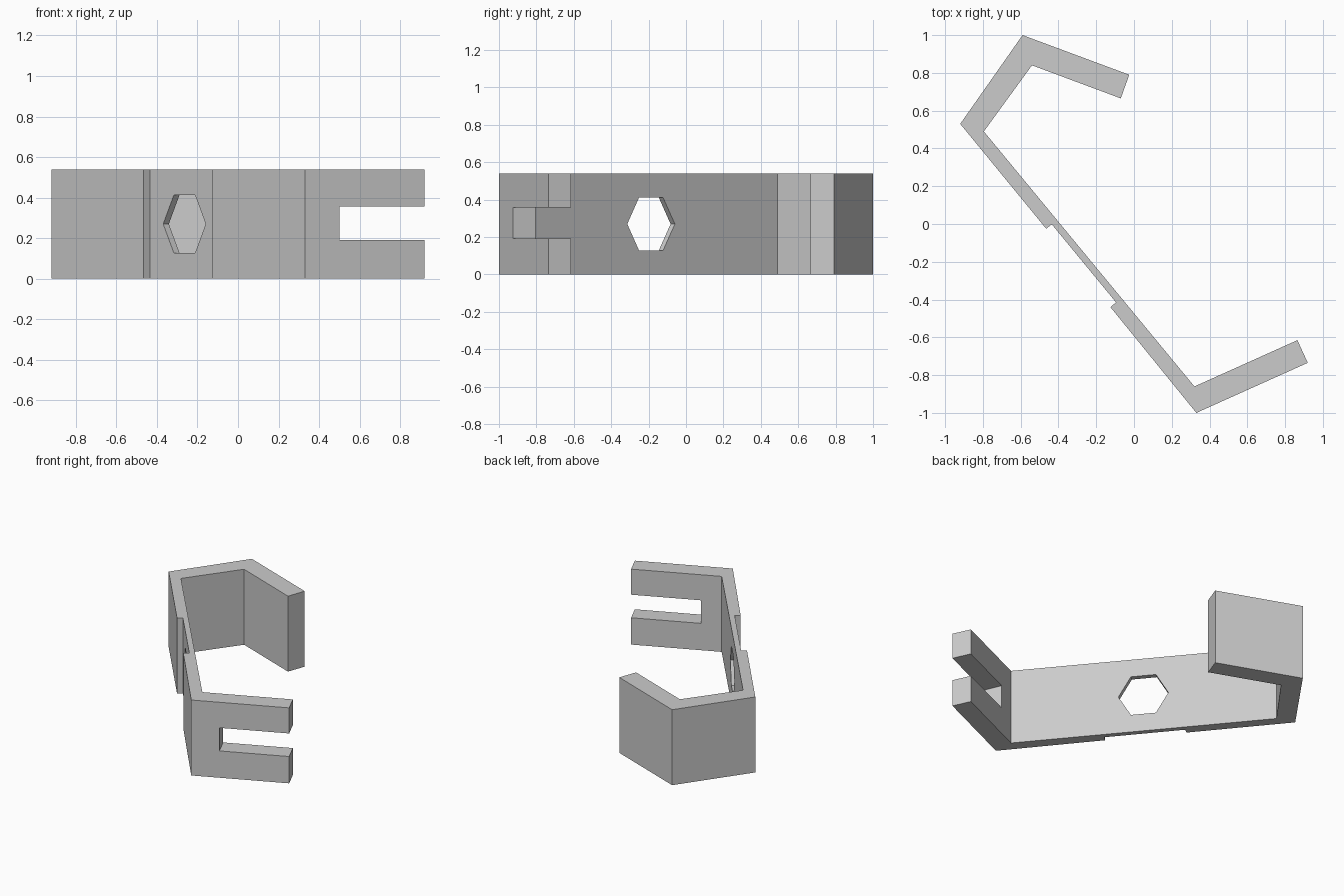
import bpy, bmesh, math
from mathutils import Vector, Matrix

cube = bpy.data.objects.get("Cube")
if cube:
    bpy.data.objects.remove(cube, do_unlink=True)

HEIGHT = 0.54
GREY = (0.6, 0.6, 0.6, 1)

mat = bpy.data.materials.new("plain grey")
mat.use_nodes = True
mat.diffuse_color = GREY
mat.node_tree.nodes["Principled BSDF"].inputs["Base Color"].default_value = GREY


def prism(name, outline, depth, matrix=Matrix()):
    """Extrude a flat outline along local z and place it with a matrix."""
    bm = bmesh.new()
    face = bm.faces.new([bm.verts.new((x, y, 0)) for x, y in outline])
    new = bmesh.ops.extrude_face_region(bm, geom=[face])["geom"]
    top = [v for v in new if isinstance(v, bmesh.types.BMVert)]
    bmesh.ops.translate(bm, verts=top, vec=(0, 0, depth))
    bmesh.ops.transform(bm, matrix=matrix, verts=bm.verts)
    bmesh.ops.recalc_face_normals(bm, faces=bm.faces)
    mesh = bpy.data.meshes.new(name)
    bm.to_mesh(mesh)
    bm.free()
    mesh.materials.append(mat)
    obj = bpy.data.objects.new(name, mesh)
    bpy.context.collection.objects.link(obj)
    return obj


def cut(target, cutter):
    cutter.hide_render = True
    mod = target.modifiers.new("cut", "BOOLEAN")
    mod.operation = "DIFFERENCE"
    mod.solver = "EXACT"
    mod.object = cutter
    bpy.context.view_layer.objects.active = target
    bpy.ops.object.modifier_apply(modifier=mod.name)
    bpy.data.objects.remove(cutter, do_unlink=True)


# Bent strip: hooked end, thinned middle, forked end
profile = [
    (-0.92, 0.53), (-0.59, 1.0), (-0.025, 0.79), (-0.07, 0.665),
    (-0.54, 0.84), (-0.795, 0.49), (0.32, -0.86), (0.865, -0.615),
    (0.92, -0.735), (0.33, -1.0), (-0.125, -0.44), (-0.095, -0.415),
    (-0.435, -0.002), (-0.465, -0.025),
]
bracket = prism("bracket", profile, HEIGHT)

# Hexagonal hole through the thin middle, square to the plate
along = (Vector((0.32, -0.86, 0)) - Vector((-0.795, 0.49, 0))).normalized()
up = Vector((0, 0, 1))
normal = along.cross(up)
frame = Matrix((along, up, normal)).transposed().to_4x4()
frame.translation = Vector((-0.24, -0.19, HEIGHT / 2)) - normal * 0.2
hexagon = [(0.165 * math.cos(i * math.pi / 3), 0.165 * math.sin(i * math.pi / 3))
           for i in range(6)]
cut(bracket, prism("hole_cutter", hexagon, 0.4, frame))

# Open slot that splits the short arm into two prongs
arm = Vector((0.59, 0.265)).normalized()
side = Vector((-arm.y, arm.x))
start = Vector((0.5, -0.925))
slot = [start - side * 0.1, start + arm - side * 0.1,
        start + arm + side * 0.25, start + side * 0.25]
cut(bracket, prism("slot_cutter", slot, 0.165, Matrix.Translation((0, 0, 0.192))))
